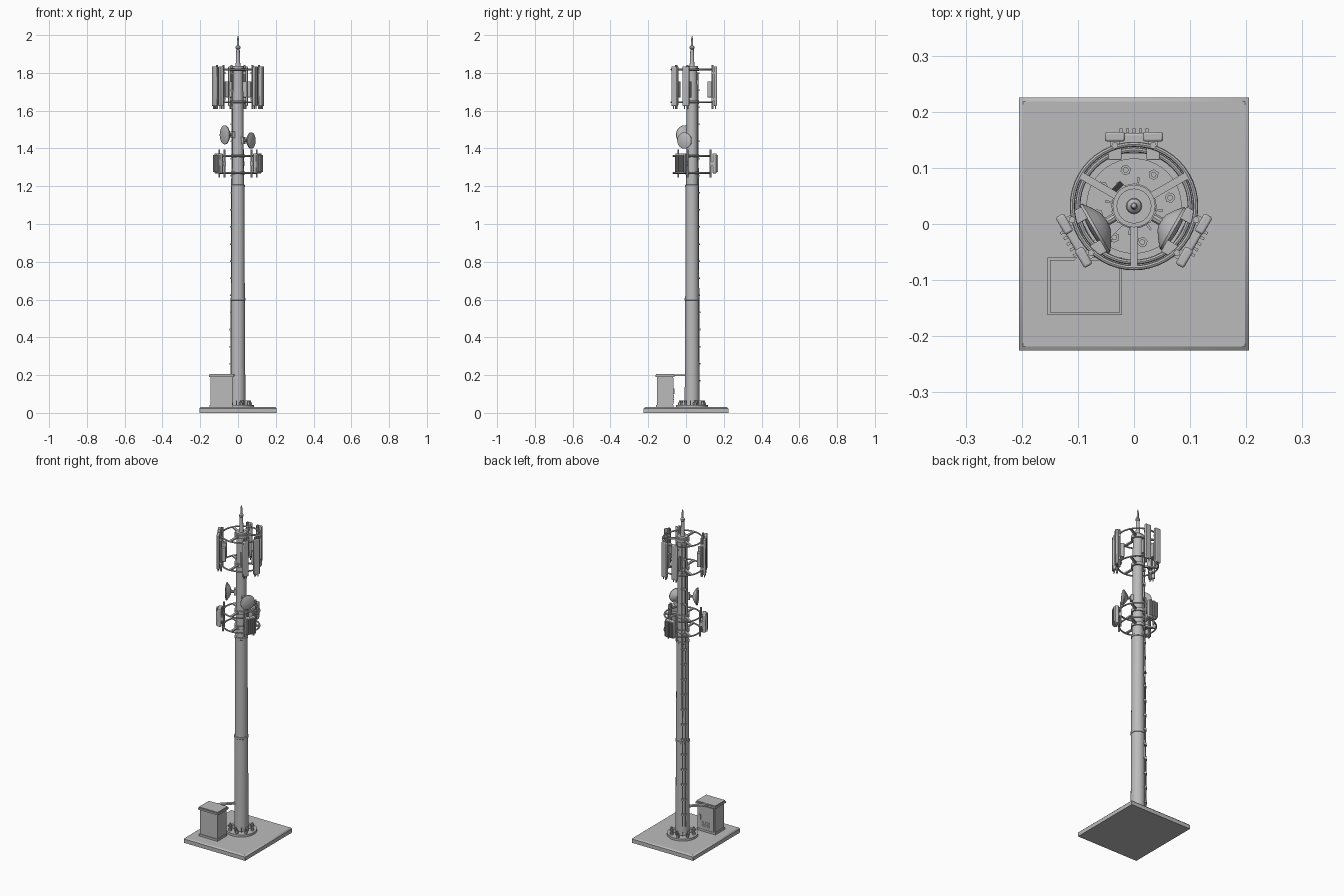
import bpy, bmesh
from math import sin, cos, pi, radians
from mathutils import Vector, Matrix

cube = bpy.data.objects.get("Cube")
if cube:
    bpy.data.objects.remove(cube)

grey = bpy.data.materials.new("galvanised_grey")
grey.use_nodes = True
grey.diffuse_color = (0.5, 0.5, 0.5, 1)
grey.node_tree.nodes["Principled BSDF"].inputs["Base Color"].default_value = (0.5, 0.5, 0.5, 1)

AXIS = Vector((0, 0.032, 0))
SECTORS = [radians(a) for a in (90, 210, 330)]
SPOKES = [radians(a) for a in (30, 150, 270)]


def finish(name, bm, matrix=None, bevel=0):
    """Turn a bmesh into a shaded object."""
    mesh = bpy.data.meshes.new(name)
    bmesh.ops.recalc_face_normals(bm, faces=bm.faces)
    bm.to_mesh(mesh)
    bm.free()
    if matrix:
        mesh.transform(matrix)
    mesh.materials.append(grey)
    obj = bpy.data.objects.new(name, mesh)
    bpy.context.collection.objects.link(obj)
    if bevel:
        mod = obj.modifiers.new("bevel", "BEVEL")
        mod.width, mod.segments = bevel, 2
    bpy.ops.object.select_all(action="DESELECT")
    obj.select_set(True)
    bpy.context.view_layer.objects.active = obj
    bpy.ops.object.shade_smooth_by_angle(angle=radians(35))
    return obj


def box(name, low, high, matrix=None, bevel=0):
    bm = bmesh.new()
    low, high = Vector(low), Vector(high)
    size = Matrix.Diagonal((*(high - low), 1))
    bmesh.ops.create_cube(bm, size=1, matrix=Matrix.Translation((low + high) / 2) @ size)
    return finish(name, bm, matrix, bevel)


def lathe(name, profile, matrix, sides=32):
    """Spin (radius, height) points around local z."""
    bm = bmesh.new()
    verts = [bm.verts.new((r, 0, z)) for r, z in profile]
    edges = [bm.edges.new(pair) for pair in zip(verts, verts[1:])]
    bmesh.ops.spin(bm, geom=verts + edges, cent=(0, 0, 0), axis=(0, 0, 1),
                   angle=2 * pi, steps=sides, use_merge=True)
    bmesh.ops.remove_doubles(bm, verts=bm.verts, dist=0.00001)
    return finish(name, bm, matrix)


def rod(name, a, b, radius, matrix=None, sides=10):
    a, b = Vector(a), Vector(b)
    bm = bmesh.new()
    turn = (b - a).to_track_quat("Z", "Y").to_matrix().to_4x4()
    bmesh.ops.create_cone(bm, cap_ends=True, segments=sides, radius1=radius, radius2=radius,
                          depth=(b - a).length, matrix=Matrix.Translation((a + b) / 2) @ turn)
    return finish(name, bm, matrix)


def ring(name, radius, z, tube):
    profile = [(radius + tube * cos(i * pi / 4), tube * sin(i * pi / 4)) for i in range(9)]
    return lathe(name, profile, Matrix.Translation(AXIS + Vector((0, 0, z))), 48)


def facing(angle):
    """Local x points outward from the mast, local y runs along the ring."""
    return Matrix.Translation(AXIS) @ Matrix.Rotation(angle, 4, "Z")


mast = facing(0)

# Foundation slab with a chamfered top edge
slab = box("foundation_slab", (-0.205, -0.225, 0), (0.205, 0.225, 0.03))
bm = bmesh.new()
bm.from_mesh(slab.data)
top = [e for e in bm.edges if all(v.co.z > 0.02 for v in e.verts)]
bmesh.ops.bevel(bm, geom=top, offset=0.007, segments=1, affect="EDGES")
bm.to_mesh(slab.data)
bm.free()

# Tapered mast with joint collars, capped at the top
lathe("mast", [(0, 0.03), (0.039, 0.03), (0.037, 0.595), (0.04, 0.597), (0.04, 0.607),
               (0.036, 0.609), (0.034, 1.195), (0.037, 1.197), (0.037, 1.207),
               (0.031, 1.209), (0.027, 1.825), (0.031, 1.826), (0.031, 1.836), (0, 1.836)], mast)
lathe("lightning_spire", [(0, 1.83), (0.014, 1.836), (0.012, 1.85), (0.009, 1.925), (0.013, 1.93),
                          (0.013, 1.938), (0.006, 1.945), (0.005, 1.98), (0, 2.0)], mast, 16)

# Base flange with bolts and stiffeners
lathe("base_flange", [(0, 0.03), (0.085, 0.03), (0.085, 0.043), (0, 0.043)], mast, 40)
for i in range(8):
    turn = facing(radians(13 + 45 * i))
    rod("base_nut", (0.066, 0, 0.043), (0.066, 0, 0.056), 0.0095, turn, 6)
    rod("base_bolt", (0.066, 0, 0.043), (0.066, 0, 0.066), 0.005, turn)
    box("base_stiffener", (0.03, -0.002, 0.043), (0.052, 0.002, 0.065),
        turn @ Matrix.Rotation(pi / 8, 4, "Z"))

# Ring platforms: upper pair and lower pair
for level, radius, heights in (("upper", 0.11, (1.645, 1.818)), ("lower", 0.1, (1.27, 1.36))):
    for z in heights:
        ring(level + "_ring", radius, z, 0.0045)
        lathe(level + "_hub", [(0.02, z - 0.009), (0.038, z - 0.009), (0.038, z + 0.009),
                               (0.02, z + 0.009)], mast)
        for angle in SPOKES:
            box(level + "_spoke", (0.03, -0.0065, z - 0.004), (radius, 0.0065, z + 0.004), facing(angle))

# Antennas and radio units in three sectors
for angle in SECTORS:
    turn = facing(angle)
    for side in (-1, 1):
        y = side * 0.034
        rod("antenna_pole", (0.108, y, 1.61), (0.108, y, 1.842), 0.006, turn)
        box("antenna_panel", (0.115, y - 0.018, 1.625), (0.132, y + 0.018, 1.835), turn, 0.004)
        for z in (1.66, 1.8):
            box("antenna_bracket", (0.102, y - 0.009, z - 0.006), (0.118, y + 0.009, z + 0.006), turn)
        for offset in (-0.008, 0.008):
            rod("antenna_connector", (0.124, y + offset, 1.61), (0.124, y + offset, 1.626), 0.003, turn, 8)
        box("small_radio", (0.082, y - 0.012, 1.67), (0.104, y + 0.012, 1.755), turn, 0.002)
        rod("radio_pole", (0.098, side * 0.028, 1.245), (0.098, side * 0.028, 1.395), 0.005, turn)
    # Finned radio unit on the lower platform
    box("finned_radio", (0.108, -0.029, 1.268), (0.13, 0.029, 1.373), turn, 0.004)
    box("radio_mount", (0.094, -0.034, 1.308), (0.11, 0.034, 1.33), turn)
    for i in range(5):
        y = (i - 2) * 0.0115
        box("cooling_fin", (0.129, y - 0.0025, 1.275), (0.138, y + 0.0025, 1.366), turn)

# Two dishes with shallow covers, pointing outward
for angle, z, size in ((SECTORS[1], 1.472, 0.05), (SECTORS[2], 1.442, 0.043)):
    turn = facing(angle) @ Matrix.Translation((0.078, 0, z)) @ Matrix.Rotation(pi / 2, 4, "Y")
    lathe("dish", [(0, -0.024), (size * 0.35, -0.021), (size * 0.7, -0.011), (size, 0), (size, 0.005),
                   (size * 0.7, 0.009), (size * 0.35, 0.011), (0, 0.012)], turn)
    rod("dish_arm", (0.025, 0, z), (0.06, 0, z), 0.008, facing(angle))
    box("dish_bracket", (0.026, -0.012, z - 0.018), (0.04, 0.012, z + 0.018), facing(angle))

# Climbing rail with rungs on the back right of the mast
climb = facing(radians(135))
for side in (-1, 1):
    rod("climbing_rail", (0.044, side * 0.009, 0.1), (0.034, side * 0.009, 1.8), 0.003, climb, 8)
for i in range(19):
    z = 0.17 + i * 0.0905
    x = 0.044 - 0.01 * (z - 0.1) / 1.7
    box("climbing_rung", (x - 0.017, -0.014, z - 0.004), (x + 0.006, 0.014, z + 0.004), climb)

# Equipment cabinet with plinth, lid and rear door
box("cabinet_plinth", (-0.15, -0.158, 0.03), (-0.026, -0.067, 0.042))
box("cabinet_body", (-0.145, -0.154, 0.04), (-0.03, -0.069, 0.194))
box("cabinet_lid", (-0.154, -0.162, 0.19), (-0.021, -0.06, 0.2))
box("cabinet_lid_top", (-0.15, -0.158, 0.199), (-0.025, -0.064, 0.206))
box("cabinet_door", (-0.138, -0.07, 0.048), (-0.037, -0.065, 0.184))
box("door_handle", (-0.054, -0.066, 0.1), (-0.046, -0.06, 0.13))
for i in range(4):
    z = 0.06 + i * 0.009
    box("door_vent", (-0.115, -0.066, z), (-0.06, -0.063, z + 0.004))

# Cable bridge from cabinet to mast
bridge = Matrix.Translation((-0.1, -0.07, 0.2)) @ Matrix.Rotation(pi / 4, 4, "Z")
box("cable_bridge", (0, -0.009, -0.005), (0.125, 0.009, 0.004), bridge)
